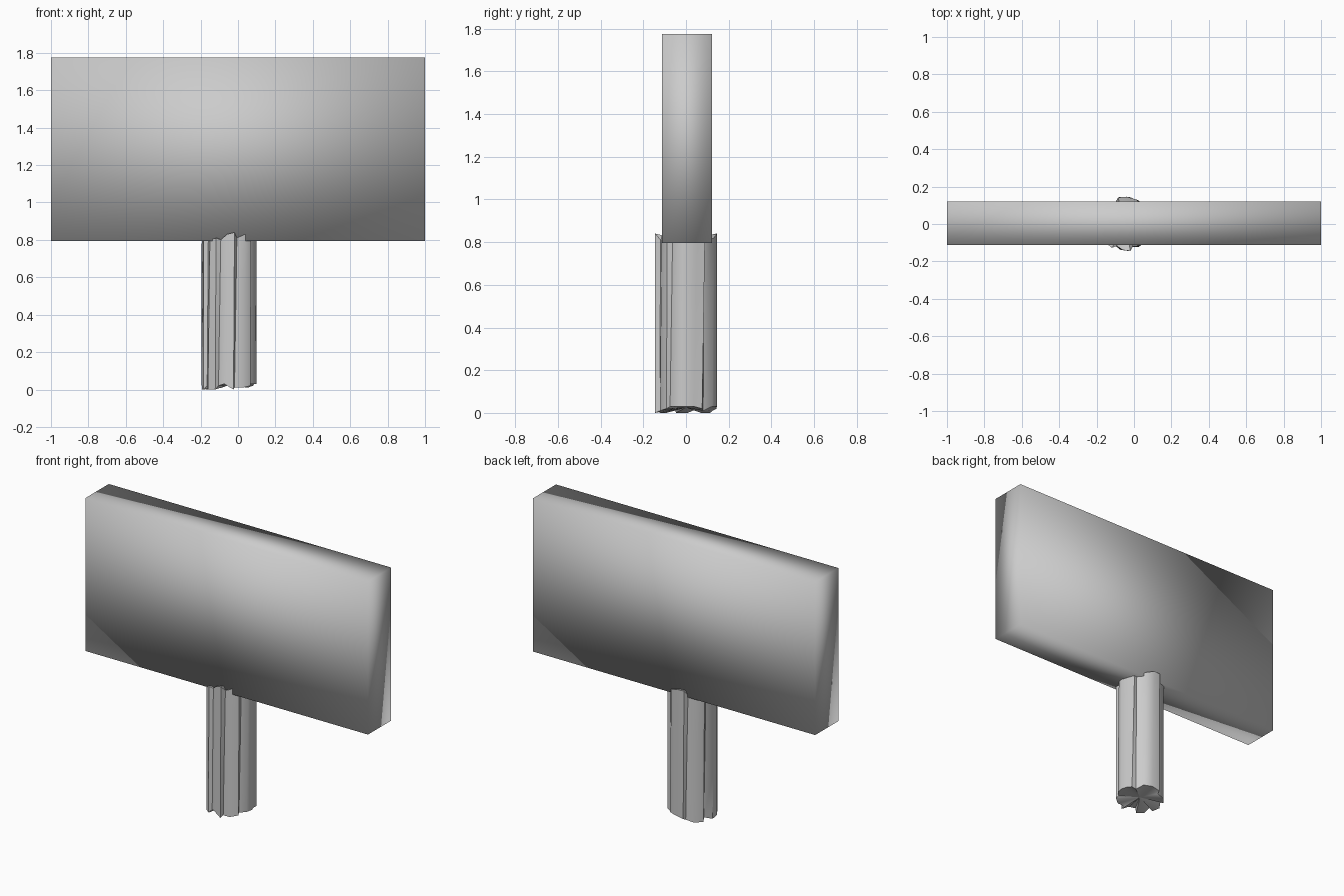
import bpy, bmesh
from math import cos, sin, radians

if "Cube" in bpy.data.objects:
    bpy.data.objects.remove(bpy.data.objects["Cube"])


def make_object(name, bm):
    bmesh.ops.recalc_face_normals(bm, faces=bm.faces)
    mesh = bpy.data.meshes.new(name)
    bm.to_mesh(mesh)
    bm.free()
    obj = bpy.data.objects.new(name, mesh)
    bpy.context.collection.objects.link(obj)
    bpy.ops.object.select_all(action='DESELECT')
    obj.select_set(True)
    bpy.context.view_layer.objects.active = obj
    return obj


# Sign board: plain box with fully smoothed normals
bm = bmesh.new()
bmesh.ops.create_cube(bm, size=1)
for v in bm.verts:
    v.co.x *= 2.0
    v.co.y = v.co.y * 0.234 + 0.004
    v.co.z = v.co.z * 0.98 + 1.285
make_object("sign_board", bm)
bpy.ops.object.shade_smooth()

# Bark outline of the post: angle, radius, bottom z, top z
bark = [
    (0, 0.147, 0.03, 0.80), (18, 0.140, 0.03, 0.80), (34, 0.147, 0.02, 0.80),
    (40, 0.128, 0.01, 0.80), (62, 0.144, 0.03, 0.82), (84, 0.146, 0.03, 0.84),
    (104, 0.147, 0.02, 0.84), (110, 0.130, 0.01, 0.81), (132, 0.145, 0.0, 0.81),
    (152, 0.146, 0.0, 0.80), (158, 0.130, 0.02, 0.80), (180, 0.147, 0.0, 0.80),
    (200, 0.146, 0.0, 0.80), (206, 0.128, 0.02, 0.80), (222, 0.146, 0.0, 0.80),
    (240, 0.145, 0.0, 0.81), (246, 0.126, 0.02, 0.80), (262, 0.140, 0.03, 0.83),
    (280, 0.147, 0.0, 0.84), (286, 0.126, 0.01, 0.81), (304, 0.142, 0.01, 0.83),
    (322, 0.146, 0.02, 0.80), (328, 0.130, 0.03, 0.80), (345, 0.145, 0.03, 0.80),
]
CX = -0.047

# Post: rough log with a slight twist and ragged ends
bm = bmesh.new()
rings = []
for t in (0.0, 0.35, 0.7, 1.0):
    ring = []
    for i, (ang, r, z0, z1) in enumerate(bark):
        a = radians(ang + (t - 0.5) * (6 if i % 3 else 2))
        ring.append(bm.verts.new((CX + r * cos(a), r * sin(a), z0 + (z1 - z0) * t)))
    rings.append(ring)
n = len(bark)
for low, high in zip(rings, rings[1:]):
    for i in range(n):
        j = (i + 1) % n
        bm.faces.new((low[i], low[j], high[j], high[i]))
# End caps
for ring, z in ((rings[0], 0.025), (rings[-1], 0.805)):
    centre = bm.verts.new((CX, 0, z))
    for i in range(n):
        bm.faces.new((ring[i], ring[(i + 1) % n], centre))
make_object("post", bm)
bpy.ops.object.shade_smooth_by_angle(angle=radians(40))
